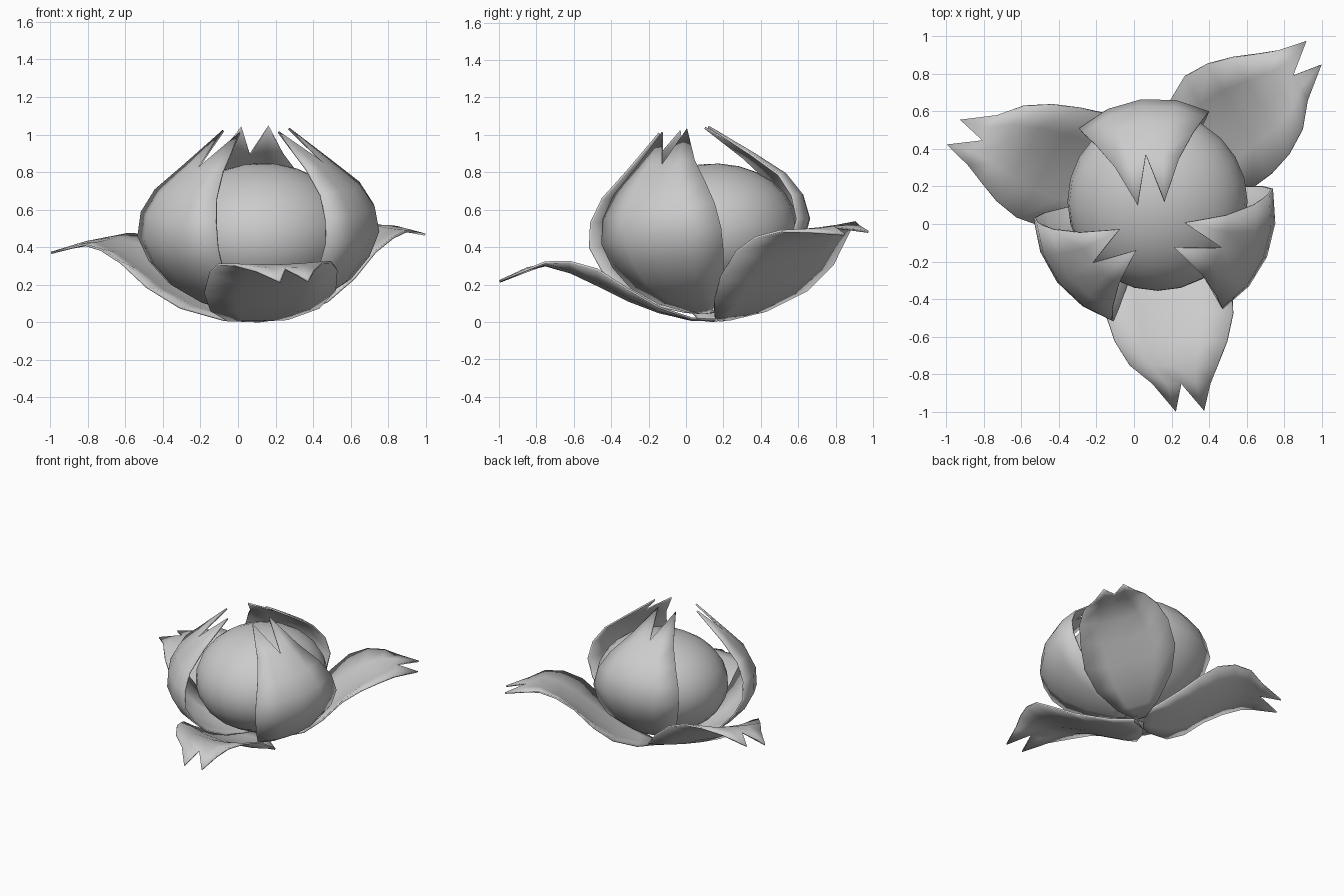
import bpy, bmesh, math
from mathutils import Vector, Matrix

if "Cube" in bpy.data.objects:
    bpy.data.objects.remove(bpy.data.objects["Cube"])

# whole flower leans slightly toward the front
AXIS = Vector((-0.023, -0.13, 1)).normalized()
TILT = Vector((0, 0, 1)).rotation_difference(AXIS).to_matrix().to_4x4()


def finish(obj, angle=60):
    bpy.ops.object.select_all(action='DESELECT')
    obj.select_set(True)
    bpy.context.view_layer.objects.active = obj
    bpy.ops.object.shade_smooth_by_angle(angle=math.radians(angle))


def petal(name, rows, tips, base, turn):
    """Grid of 5-point rows ending in two pointed tips around a notch."""
    bm = bmesh.new()
    grid = [[bm.verts.new(p) for p in row] for row in rows]
    for a, b in zip(grid, grid[1:]):
        for i in range(4):
            bm.faces.new((a[i], a[i + 1], b[i + 1], b[i]))
    t0, t1 = (bm.verts.new(p) for p in tips)
    r = grid[-1]
    for tri in ((r[0], r[1], t0), (r[1], r[2], t0), (r[2], r[3], t1), (r[3], r[4], t1)):
        bm.faces.new(tri)
    bmesh.ops.recalc_face_normals(bm, faces=bm.faces)
    mesh = bpy.data.meshes.new(name)
    bm.to_mesh(mesh)
    bm.free()
    obj = bpy.data.objects.new(name, mesh)
    bpy.context.collection.objects.link(obj)
    obj.matrix_world = (Matrix.Translation(base) @ TILT
                        @ Matrix.Rotation(math.radians(turn), 4, 'Z'))
    mod = obj.modifiers.new("thickness", 'SOLIDIFY')
    mod.thickness = 0.012
    mod.offset = 0
    finish(obj)


STEPS = (-1, -0.5, 0, 0.5, 1)

# outer petals: distance, height, right edge, left edge, edge lift
outer = [(0.0, 0.01, -0.03, 0.04, 0.0), (0.13, 0.03, -0.13, 0.19, 0.0),
         (0.3, 0.09, -0.22, 0.36, 0.02), (0.45, 0.17, -0.25, 0.45, 0.055),
         (0.6, 0.27, -0.22, 0.46, 0.08), (0.74, 0.36, -0.17, 0.43, 0.05),
         (0.87, 0.415, -0.09, 0.38, 0.01), (0.97, 0.41, 0.03, 0.34, -0.01)]
rows = [[(u, lo + (hi - lo) * (s + 1) / 2, z + lift * s * s) for s in STEPS]
        for u, z, lo, hi, lift in outer]
tips = [(1.125, 0.155, 0.36), (1.12, 0.305, 0.36)]
for k, (x, y) in enumerate(((0.11, 0.205), (0.135, 0.175), (0.075, 0.165))):
    petal(f"outer_petal_{k + 1}", rows, tips, (x, y, 0.0), 30 + 120 * k)

# inner petals wrapped round the bud: height, radius, half width
inner = [(0.05, 0.02, 0.02), (0.07, 0.12, 0.08), (0.13, 0.29, 0.19),
         (0.23, 0.45, 0.29), (0.35, 0.55, 0.345), (0.48, 0.605, 0.37),
         (0.61, 0.585, 0.345), (0.73, 0.51, 0.28), (0.855, 0.36, 0.18)]
rows = [[(r * math.cos(s * w / r), r * math.sin(s * w / r), h) for s in STEPS]
        for h, r, w in inner]
tips = [(0.12, -0.072, 1.035), (0.12, 0.072, 1.035)]
for k, (x, y) in enumerate(((0.13, 0.125), (0.085, 0.12), (0.155, 0.12))):
    petal(f"inner_petal_{k + 1}", rows, tips, (x, y, 0.0), 97.5 + 120 * k)

# round bud in the middle
bpy.ops.mesh.primitive_uv_sphere_add(segments=24, ring_count=14, radius=1)
bud = bpy.context.object
bud.name = "bud"
bud.matrix_world = (Matrix.Translation((0.125, 0.12, 0.475)) @ TILT
                    @ Matrix.Diagonal((0.48, 0.48, 0.37, 1)))
finish(bud)
